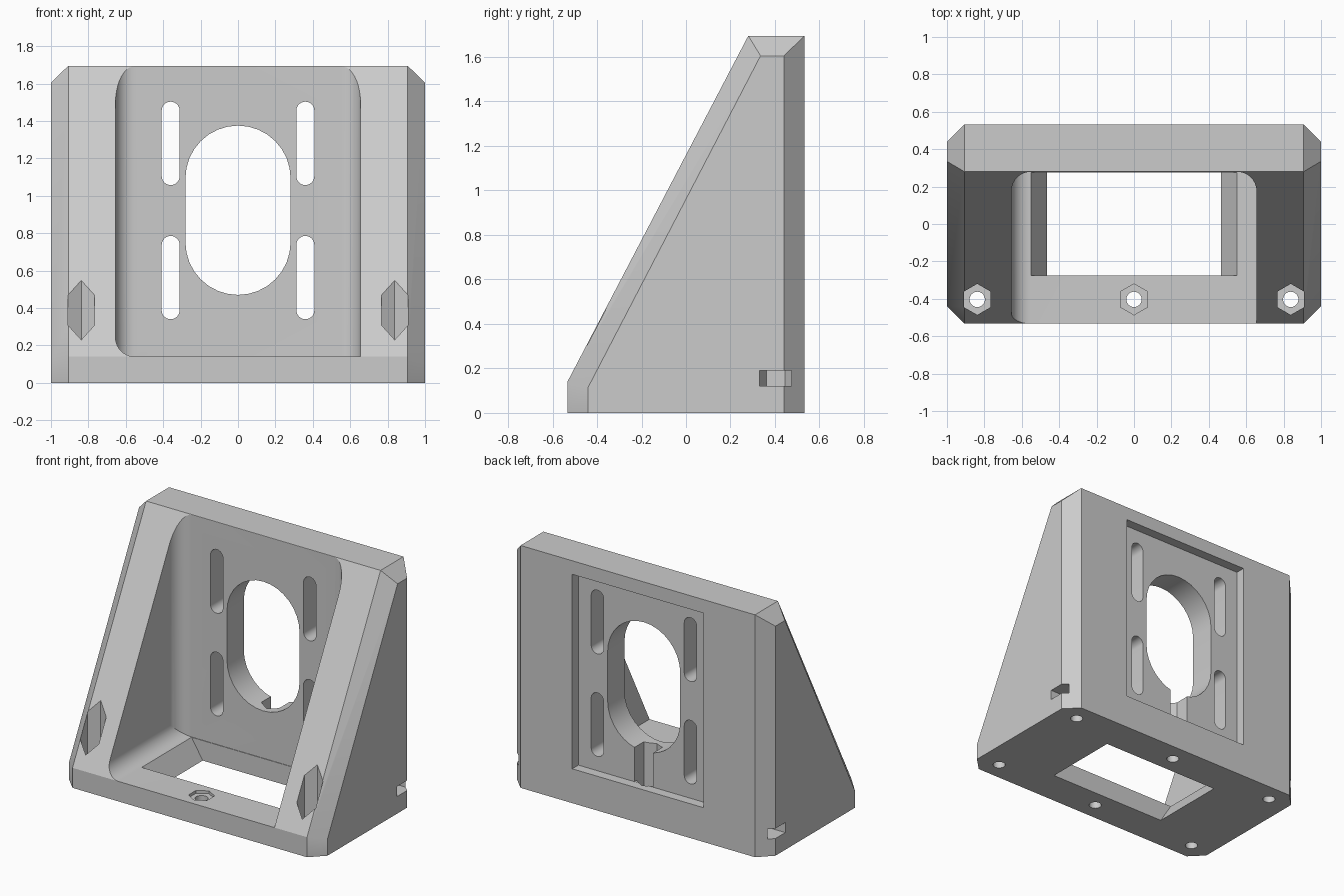
import bpy, bmesh, math
from mathutils import Matrix, Vector

old = bpy.data.objects.get("Cube")
if old:
    bpy.data.objects.remove(old, do_unlink=True)

grey = bpy.data.materials.new("light grey")
grey.use_nodes = True
colour = (0.6, 0.6, 0.6, 1)
grey.diffuse_color = colour
grey.node_tree.nodes["Principled BSDF"].inputs["Base Color"].default_value = colour


def make(name, bm):
    bmesh.ops.recalc_face_normals(bm, faces=bm.faces)
    mesh = bpy.data.meshes.new(name)
    bm.to_mesh(mesh)
    bm.free()
    mesh.materials.append(grey)
    obj = bpy.data.objects.new(name, mesh)
    bpy.context.collection.objects.link(obj)
    return obj


def loft(name, rings):
    """Closed solid through rings of equal point count."""
    bm = bmesh.new()
    loops = [[bm.verts.new(p) for p in ring] for ring in rings]
    n = len(loops[0])
    for a, b in zip(loops, loops[1:]):
        for i in range(n):
            j = (i + 1) % n
            bm.faces.new((a[i], a[j], b[j], b[i]))
    bm.faces.new(loops[0])
    bm.faces.new(loops[-1])
    return make(name, bm)


def box_mesh(x0, x1, y0, y1, z0, z1):
    bm = bmesh.new()
    bmesh.ops.create_cube(bm, size=1)
    for v in bm.verts:
        v.co = Vector(((x0, x1)[v.co.x > 0], (y0, y1)[v.co.y > 0], (z0, z1)[v.co.z > 0]))
    return bm


def prism(name, x, y, r, z0, z1, sides):
    """Vertical prism; its first corner points along y."""
    pts = [(x + r * math.sin(2 * math.pi * i / sides),
            y + r * math.cos(2 * math.pi * i / sides)) for i in range(sides)]
    return loft(name, [[(px, py, z) for px, py in pts] for z in (z0, z1)])


def stadium(name, x, z0, z1, r):
    """Upright slot running through the back wall."""
    pts = []
    for i in range(34):
        a = math.pi * (i if i < 17 else i - 1) / 16
        cz = z1 - r if i < 17 else z0 + r
        pts.append((x + r * math.cos(a), cz + r * math.sin(a)))
    return loft(name, [[(px, y, pz) for px, pz in pts] for y in (0.1, 0.8)])


# Bracket body with chamfered flanks
depth, top = 0.533, 1.695
outer = [(-depth, 0), (-depth, 0.14), (0.28, top), (depth, top), (depth, 0)]
inner = [(-0.44, 0), (-0.44, 0.115), (0.335, 1.605), (0.44, 1.605), (0.44, 0)]
body = loft("angle_bracket", [[(x, y, z) for y, z in ring] for x, ring in
                              ((-1, inner), (-0.907, outer), (0.907, outer), (1, inner))])
cutters = []

# Inner pocket, rounded along the back corners and one floor edge
bm = box_mesh(-0.655, 0.655, -1, 0.279, 0.14, 2.2)
edges = []
for e in bm.edges:
    mid = (e.verts[0].co + e.verts[1].co) / 2
    back_corner = mid.y > 0.2 and abs(mid.x) > 0.6 and 0.2 < mid.z < 2
    floor_edge = mid.x < -0.6 and mid.z < 0.2 and abs(mid.y) < 0.5
    if back_corner or floor_edge:
        edges.append(e)
bmesh.ops.bevel(bm, geom=edges, offset=0.103, offset_type='OFFSET',
                segments=10, profile=0.5, affect='EDGES')
cutters.append(make("pocket_cutter", bm))

# Floor window with sloping ends
cutters.append(loft("floor_window_cutter", [
    [(-w, -0.276, z), (w, -0.276, z), (w, 0.275, z), (-w, 0.275, z)]
    for w, z in ((0.459, -0.01), (0.552, 0.14), (0.552, 0.25))]))

# Shallow recess in the back
cutters.append(make("back_recess_cutter", box_mesh(-0.507, 0.507, 0.465, 0.8, 0.24, 1.6)))

# Central opening and four adjustment slots
cutters.append(stadium("central_opening_cutter", 0, 0.47, 1.375, 0.281))
for x in (-0.36, 0.36):
    for z0, z1 in ((0.34, 0.785), (1.057, 1.503)):
        cutters.append(stadium("slot_cutter", x, z0, z1, 0.048))

# Bolt holes and nut traps in the base
seat = 0.12
for x in (-0.838, 0, 0.838):
    for y in (-0.403, 0.403):
        cutters.append(prism("bolt_hole_cutter", x, y, 0.041, -0.1, seat + 0.03, 24))
        if y < 0:
            height = 1.2
        else:
            height = 0.6 if x == 0 else 0.19
        cutters.append(prism("nut_trap_cutter", x, y, 0.083, seat, height, 6))

# Nut entry channels: one at the back, one on each flank
cutters.append(make("back_channel_cutter", box_mesh(-0.072, 0.072, 0.403, 0.5, 0.241, 0.55)))
for s in (-1, 1):
    x0, x1 = sorted((s * 0.838, s * 1.2))
    cutters.append(make("side_channel_cutter", box_mesh(x0, x1, 0.331, 0.475, seat, 0.19)))

# Cut everything out of the body
for c in cutters:
    c.hide_render = True
    mod = body.modifiers.new(c.name, 'BOOLEAN')
    mod.operation = 'DIFFERENCE'
    mod.solver = 'EXACT'
    mod.object = c
bpy.context.view_layer.update()
graph = bpy.context.evaluated_depsgraph_get()
result = bpy.data.meshes.new_from_object(body.evaluated_get(graph))
body.modifiers.clear()
body.data = result
for c in cutters:
    bpy.data.objects.remove(c, do_unlink=True)
result.materials.clear()
result.materials.append(grey)
for p in result.polygons:
    p.material_index = 0

# Smooth the rounded surfaces only
bpy.ops.object.select_all(action='DESELECT')
body.select_set(True)
bpy.context.view_layer.objects.active = body
bpy.ops.object.shade_smooth_by_angle(angle=math.radians(25))
